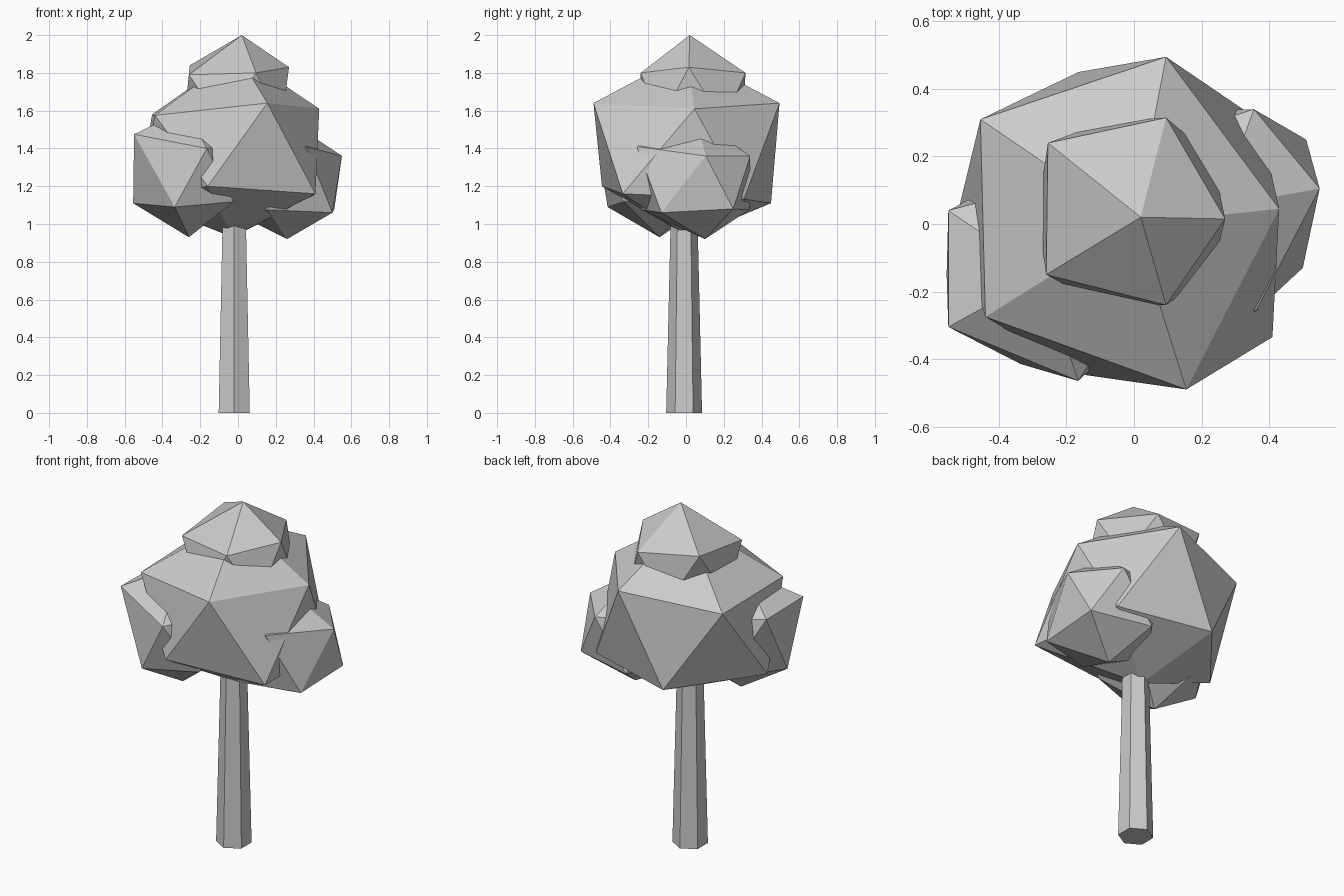
import bpy
import bmesh
from math import radians
from mathutils import Matrix, Vector

default_cube = bpy.data.objects.get("Cube")
if default_cube:
    bpy.data.objects.remove(default_cube, do_unlink=True)


def make_material(name, colour):
    material = bpy.data.materials.new(name)
    material.use_nodes = True
    material.diffuse_color = colour
    shader = material.node_tree.nodes["Principled BSDF"]
    shader.inputs["Base Color"].default_value = colour
    return material


light_grey = make_material("light_grey", (0.6, 0.6, 0.6, 1))


def finish(name, bm):
    """Turn a bmesh into a flat-shaded object in the scene."""
    bmesh.ops.recalc_face_normals(bm, faces=bm.faces)
    mesh = bpy.data.meshes.new(name)
    bm.to_mesh(mesh)
    bm.free()
    mesh.materials.append(light_grey)
    part = bpy.data.objects.new(name, mesh)
    bpy.context.collection.objects.link(part)
    return part


def leaf_clump(name, centre, radius, pulls):
    """An icosahedron whose nearest corners are pulled to the given points."""
    bm = bmesh.new()
    bmesh.ops.create_icosphere(bm, subdivisions=1, radius=radius,
                               matrix=Matrix.Translation(centre))
    free_corners = list(bm.verts)
    for point in map(Vector, pulls):
        corner = min(free_corners, key=lambda v: (v.co - point).length)
        corner.co = point
        free_corners.remove(corner)
    return finish(name, bm)


# Trunk: tapered six-sided post with corners facing front and back
bm = bmesh.new()
trunk_height = 1.2
bmesh.ops.create_cone(
    bm, cap_ends=True, segments=6, radius1=0.095, radius2=0.067,
    depth=trunk_height,
    matrix=Matrix.Translation((-0.02, -0.01, trunk_height / 2)))
corner = max(bm.verts, key=lambda v: v.co.y)
if abs(corner.co.x + 0.02) > 0.01:
    bmesh.ops.rotate(bm, verts=bm.verts, cent=(-0.02, -0.01, 0),
                     matrix=Matrix.Rotation(radians(30), 3, "Z"))
finish("trunk", bm)

# Main crown
leaf_clump("main_crown", (-0.03, 0.015, 1.38), 0.555, [
    (0, 0, 1.9), (-0.03, 0.02, 0.93),
    (0.155, -0.49, 1.64), (0.43, 0.045, 1.61), (0.095, 0.495, 1.64),
    (-0.455, 0.31, 1.58), (-0.44, -0.275, 1.575),
    (0.41, -0.335, 1.16), (-0.16, -0.445, 1.2),
    (-0.165, 0.45, 1.11), (-0.53, 0, 1.13)])

# Top tuft
leaf_clump("top_tuft", (0, 0.03, 1.68), 0.32, [
    (0.02, 0.02, 2),
    (0.27, 0.015, 1.83), (0.095, 0.315, 1.8), (-0.255, 0.24, 1.84),
    (-0.26, -0.15, 1.79), (0.095, -0.24, 1.8)])

# Side clumps
leaf_clump("right_clump", (-0.27, -0.15, 1.27), 0.34, [
    (-0.26, -0.14, 0.93),
    (-0.55, -0.305, 1.475), (-0.165, -0.465, 1.4), (-0.55, 0.04, 1.47),
    (-0.555, -0.15, 1.11), (-0.335, -0.415, 1.09)])
leaf_clump("left_clump", (0.25, 0.05, 1.225), 0.335, [
    (0.26, 0.1, 0.92),
    (0.55, 0.105, 1.36), (0.355, 0.34, 1.36), (0.36, -0.26, 1.41),
    (0.51, 0.25, 1.08), (0.5, -0.13, 1.06)])
